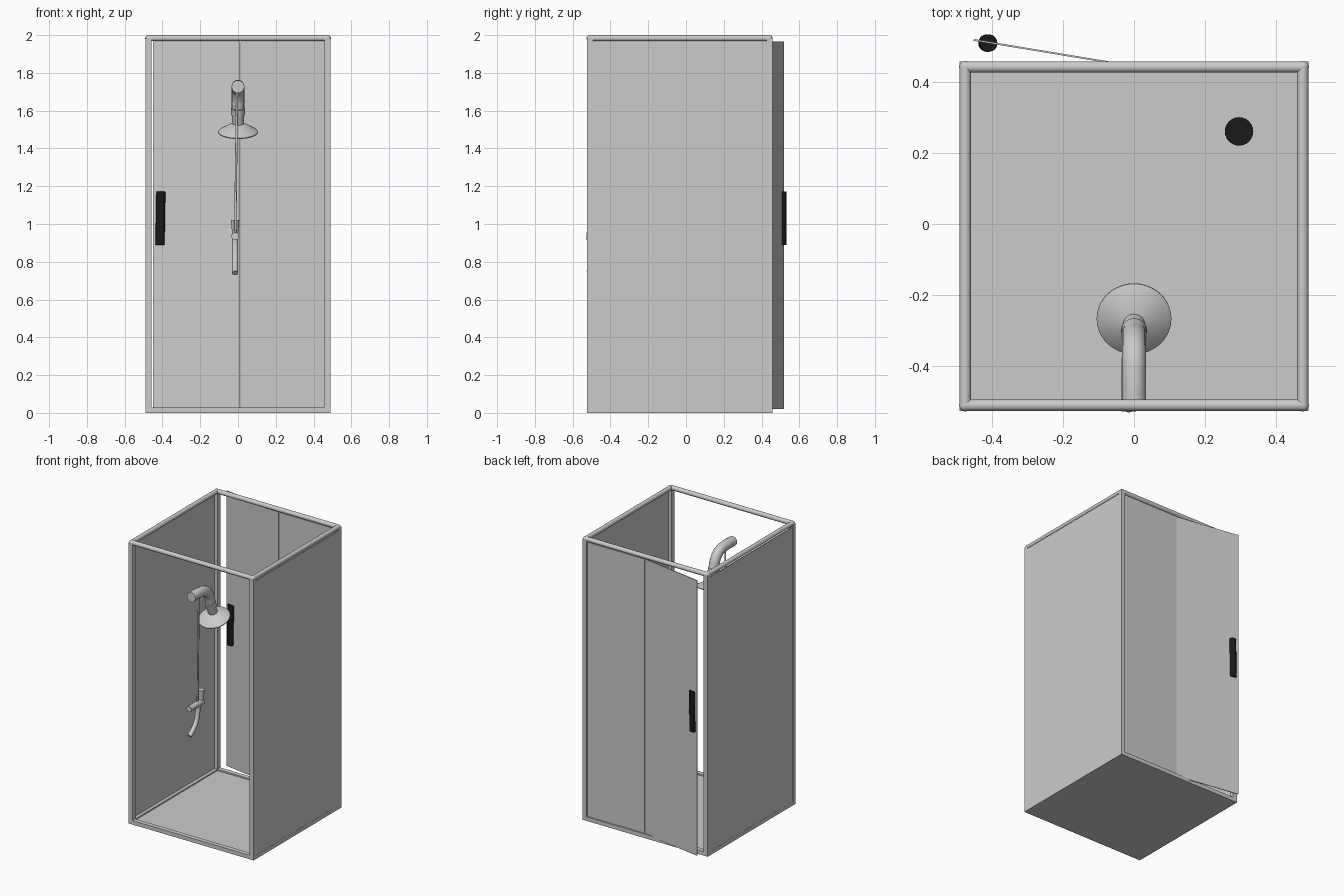
import bpy, math
from mathutils import Vector

if "Cube" in bpy.data.objects:
    bpy.data.objects.remove(bpy.data.objects["Cube"])

# outer frame centre lines
FX, Y0, Y1 = 0.474, -0.509, 0.441
YC, FY = (Y0 + Y1) / 2, (Y1 - Y0) / 2
R = 0.016

black = bpy.data.materials.new("black")
black.diffuse_color = (0.01, 0.01, 0.01, 1)
black.use_nodes = True
black.node_tree.nodes["Principled BSDF"].inputs["Base Color"].default_value = black.diffuse_color


def box(name, lo, hi):
    lo, hi = Vector(lo), Vector(hi)
    bpy.ops.mesh.primitive_cube_add(size=1, location=(lo + hi) / 2)
    o = bpy.context.object
    o.name = name
    o.scale = hi - lo
    return o


def smooth(o):
    bpy.ops.object.shade_smooth_by_angle(angle=math.radians(40))
    return o


def rod(name, a, b, r, r2=None, sides=24):
    a, b = Vector(a), Vector(b)
    d = b - a
    bpy.ops.mesh.primitive_cone_add(vertices=sides, radius1=r, radius2=r if r2 is None else r2,
                                    depth=d.length, location=(a + b) / 2)
    o = bpy.context.object
    o.name = name
    o.rotation_euler = d.to_track_quat('Z', 'Y').to_euler()
    return smooth(o)


def tube(name, pts, r):
    c = bpy.data.curves.new(name, 'CURVE')
    c.dimensions = '3D'
    c.bevel_depth, c.bevel_resolution, c.use_fill_caps = r, 5, True
    s = c.splines.new('BEZIER')
    s.bezier_points.add(len(pts) - 1)
    for p, q in zip(s.bezier_points, pts):
        p.co = q
        p.handle_left_type = p.handle_right_type = 'AUTO'
    s.resolution_u = 6
    o = bpy.data.objects.new(name, c)
    bpy.context.collection.objects.link(o)
    return o


# floor tray with raised rails
box("floor", (-0.488, -0.523, 0), (0.488, 0.455, 0.018))
for n, y in (("front", Y0), ("back", Y1)):
    box(n + "_floor_rail", (-0.49, y - R, 0), (0.49, y + R, 0.028))
    rod(n + "_top_bar", (-FX, y, 1.984), (FX, y, 1.984), R)

for n, s in (("left", -1), ("right", 1)):
    x = s * FX
    box(n + "_floor_rail", (x - R, Y0, 0), (x + R, Y1, 0.028))
    rod(n + "_top_bar", (x, Y0, 1.984), (x, Y1, 1.984), R)
    # thin side panel near the outer face of the frame
    box(n + "_panel", (s * 0.485 - 0.004, Y0, 0.02), (s * 0.485 + 0.004, Y1, 1.965))
    # corner posts with ball joints
    for m, y in (("front", Y0), ("back", Y1)):
        box(f"{m}_{n}_post", (x - R, y - R, 0), (x + R, y + R, 1.984))
        bpy.ops.mesh.primitive_uv_sphere_add(segments=16, ring_count=10, radius=0.0175,
                                             location=(x, y, 1.9825))
        bpy.context.object.name = f"{m}_{n}_joint"
        smooth(bpy.context.object)

# fixed back panel and the half-open door
box("back_panel", (0.012, 0.438, 0.02), (FX, 0.446, 1.965))
hinge, edge = Vector((0.010, 0.441, 0)), Vector((-0.45, 0.517, 0))
d = edge - hinge
mid = (hinge + edge) / 2
bpy.ops.mesh.primitive_cube_add(size=1, location=(mid.x, mid.y, 0.9925),
                                rotation=(0, 0, math.atan2(d.y, d.x)))
door = bpy.context.object
door.name = "door"
door.scale = (d.length, 0.005, 1.945)

# door handle and floor drain
handle = rod("door_handle", (-0.413, 0.508, 0.888), (-0.408, 0.508, 1.172), 0.0245)
bev = handle.modifiers.new("bevel", 'BEVEL')
bev.width, bev.segments = 0.004, 2
drain = rod("drain", (0.295, 0.26, 0.01), (0.295, 0.26, 0.024), 0.04)
for o in (handle, drain):
    o.data.materials.append(black)

# shower arm
tube("shower_arm", [(0, -0.523, 1.727), (0, -0.43, 1.727), (0, -0.365, 1.712),
                    (0, -0.327, 1.67), (0, -0.308, 1.615)], 0.034)

# shower head, tilted away from the wall
axis = Vector((0, -0.34, 0.94)).normalized()
c = Vector((0, -0.267, 1.49))
rod("neck_ring", c + axis * 0.095, c + axis * 0.13, 0.0365)
rod("neck", c + axis * 0.03, c + axis * 0.1, 0.031)
rod("head_cone", c, c + axis * 0.045, 0.105, 0.031, 40)
rod("head_rim", c - axis * 0.005, c, 0.105, None, 40)

# riser pipe, valve, lever and spout
rod("riser", (-0.005, -0.43, 1.70), (-0.015, -0.43, 0.935), 0.006, None, 12)
rod("valve", (-0.015, -0.527, 0.935), (-0.015, -0.375, 0.935), 0.02)
rod("lever", (-0.015, -0.39, 0.935), (-0.015, -0.39, 1.022), 0.015, 0.022)
tube("spout", [(-0.015, -0.425, 0.935), (-0.015, -0.427, 0.88),
               (-0.015, -0.455, 0.80), (-0.015, -0.518, 0.74)], 0.016)
